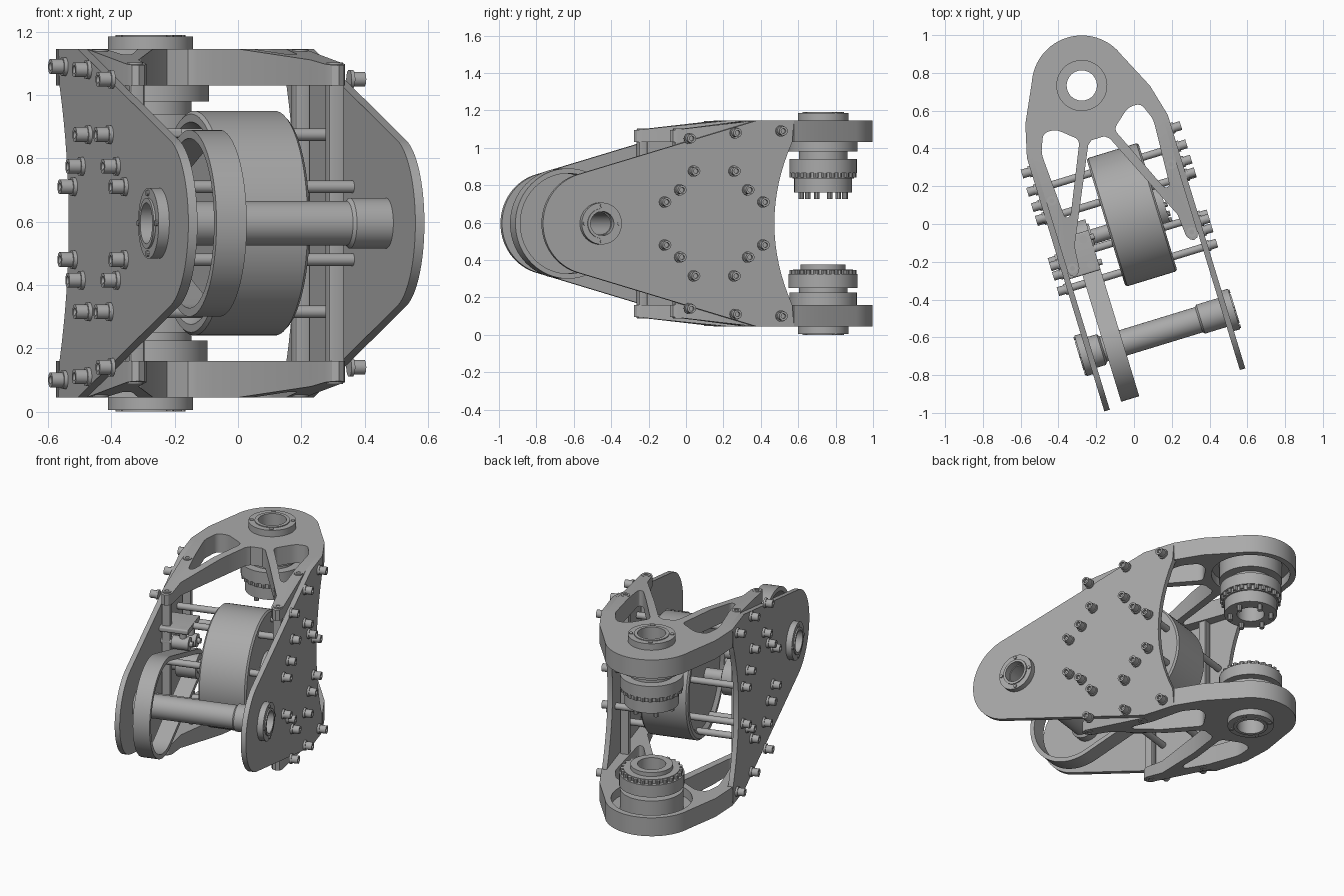
import bpy, bmesh, math
from mathutils import Matrix, Vector

if "Cube" in bpy.data.objects:
    bpy.data.objects.remove(bpy.data.objects["Cube"])

MID = 0.595                                   # height of the symmetry plane
PLACE = Matrix.Rotation(math.radians(17), 4, 'Z') @ Matrix.Translation((-0.05, 0, 0))
metal = bpy.data.materials.new("grey_metal")
metal.use_nodes = True
metal.diffuse_color = (0.4, 0.4, 0.4, 1)
metal.node_tree.nodes["Principled BSDF"].inputs["Base Color"].default_value = (0.4, 0.4, 0.4, 1)
objects = []


def along_x(v=0, h=0, sign=1):
    """Local z becomes x; local x, y become y and height."""
    return Matrix(((0, 0, sign, 0), (1, 0, 0, v), (0, 1, 0, MID + h), (0, 0, 0, 1)))


def along_z(u=0, v=0, sign=1):
    """Local z is measured up or down from the middle plane."""
    return Matrix.Translation((u, v, MID)) @ Matrix.Diagonal((1, 1, sign, 1))


def finish(bm, name):
    bmesh.ops.recalc_face_normals(bm, faces=bm.faces)
    mesh = bpy.data.meshes.new(name)
    bm.to_mesh(mesh)
    bm.free()
    mesh.materials.append(metal)
    ob = bpy.data.objects.new(name, mesh)
    bpy.context.scene.collection.objects.link(ob)
    ob.matrix_world = PLACE
    objects.append(ob)


def lathe(bm, profile, matrix, steps=48):
    """Spin (radius, height) points about local z."""
    tmp = bmesh.new()
    vs = [tmp.verts.new((r, 0, h)) for r, h in profile]
    es = [tmp.edges.new((vs[i - 1], vs[i])) for i in range(len(vs))
          if profile[i - 1][0] + profile[i][0] > 0]
    bmesh.ops.spin(tmp, geom=vs + es, axis=(0, 0, 1), cent=(0, 0, 0), angle=math.tau, steps=steps)
    bmesh.ops.remove_doubles(tmp, verts=tmp.verts, dist=1e-5)
    merge(bm, tmp, matrix)


def tube(bm, r, a, b, matrix, bore=0, steps=32):
    lathe(bm, [(bore, a), (r, a), (r, b), (bore, b)], matrix, steps)


def prism(bm, loops, a, b, matrix, shape=None):
    """Extrude an outline with holes from a to b along local z."""
    tmp = bmesh.new()
    edges = []
    for loop in loops:
        vs = [tmp.verts.new((p, q, a)) for p, q in loop]
        edges += [tmp.edges.new((vs[i - 1], vs[i])) for i in range(len(vs))]
    bmesh.ops.triangle_fill(tmp, use_beauty=True, use_dissolve=False, edges=edges)
    ext = bmesh.ops.extrude_face_region(tmp, geom=tmp.faces[:])
    top = [g for g in ext["geom"] if isinstance(g, bmesh.types.BMVert)]
    bmesh.ops.translate(tmp, verts=top, vec=(0, 0, b - a))
    if shape:
        shape(tmp)
    merge(bm, tmp, matrix)


def merge(bm, tmp, matrix):
    bmesh.ops.transform(tmp, matrix=matrix, verts=tmp.verts)
    bmesh.ops.recalc_face_normals(tmp, faces=tmp.faces)
    mesh = bpy.data.meshes.new("tmp")
    tmp.to_mesh(mesh)
    tmp.free()
    bm.from_mesh(mesh)
    bpy.data.meshes.remove(mesh)


def arc(cx, cy, r, a0, a1, n=24):
    return [(cx + r * math.cos(math.radians(a0 + (a1 - a0) * i / n)),
             cy + r * math.sin(math.radians(a0 + (a1 - a0) * i / n))) for i in range(n + 1)]


def rounded(pts, r=0.03, n=5):
    out = []
    for i, p in enumerate(pts):
        p = Vector(p)
        ends = []
        for q in (pts[i - 1], pts[(i + 1) % len(pts)]):
            d = Vector(q) - p
            ends.append(p + d.normalized() * min(r, d.length * 0.45))
        for k in range(n + 1):
            t = k / n
            out.append(tuple(ends[0] * (1 - t) ** 2 + p * 2 * t * (1 - t) + ends[1] * t * t))
    return out


def mirrored(pts):
    return [(-p, q) for p, q in pts]


def belt_loop(r1, r2):
    phi = math.degrees(math.acos((r1 - r2) / 0.585))
    return arc(-0.585, 0, r1, phi, 360 - phi, 48) + arc(0, 0, r2, -phi, phi, 20)


# side plates
back = [(0.39 + 0.1 * (k / 8) ** 2, 0.435 * k / 8) for k in range(-8, 9)]
outline = (arc(-0.63, 0, 0.273, 106, 254, 40) + [(0.29, -0.55), (0.5, -0.55)]
           + back + [(0.5, 0.55), (0.29, 0.55)])
for side, s in (("left", 1), ("right", -1)):
    bm = bmesh.new()
    prism(bm, [outline, arc(-0.585, 0, 0.065, 0, 350, 35)], 0.36, 0.39, along_x(sign=s))
    finish(bm, side + "_side_plate")

# bolts on the side plates
bolt = [(0, 0), (0.03, 0), (0.03, 0.012), (0.024, 0.012), (0.024, 0.05),
        (0.013, 0.05), (0.013, 0.035), (0, 0.035)]
rod_spots = [(0.113, 0.28), (0.275, 0.115)]
spots = [(0.05 + a * dv, dz) for dv, dz in rod_spots + [(0.19, 0.18)] for a in (-1, 1)]
spots += [(-0.087, 0.455), (0.17, 0.485), (0.426, 0.495)]
for side, s in (("left", 1), ("right", -1)):
    bm = bmesh.new()
    for v, h in spots:
        for m in (-1, 1):
            lathe(bm, bolt, along_x(v, m * h, s) @ Matrix.Translation((0, 0, 0.39)), 14)
    finish(bm, side + "_plate_bolts")

# cross rods between the plates
bm = bmesh.new()
for dv, dz in rod_spots:
    for a in (-1, 1):
        for m in (-1, 1):
            tube(bm, 0.02, -0.36, 0.36, along_x(0.05 + a * dv, m * dz), steps=16)
finish(bm, "cross_rods")

# trussed arms
half = arc(0, 0.782, 0.265, 90, 21, 16) + [(0.345, 0.675), (0.39, 0.5), (0.36, 0.5)]
half += [(0.36, -0.14), (0.35, -0.165), (0.33, -0.175), (0.31, -0.165), (0.295, -0.14)]
half += [(0.285, -0.02), (0.06, 0.47), (0.035, 0.49)]
arm = half + mirrored(half[:0:-1])
window = rounded([(0.27, 0.6), (0.2, 0.6), (0.095, 0.511), (0.26, 0.135), (0.29, 0.135), (0.31, 0.5)])


def slope_legs(tmp):
    bmesh.ops.bisect_plane(tmp, geom=tmp.verts[:] + tmp.edges[:] + tmp.faces[:],
                           plane_co=(0, 0.29, 0), plane_no=(0, 1, 0))
    for vert in tmp.verts:
        if vert.co.y < 0.29 and vert.co.z > 0.54:
            vert.co.z -= 0.11 * (0.29 - vert.co.y)


for name, s in (("upper", 1), ("lower", -1)):
    bm = bmesh.new()
    for a, b, r in ((0.435, 0.49, 0.23), (0.49, 0.55, 0.09)):
        hole = arc(0, 0.782, r, 0, 352.5, 47)
        prism(bm, [arm, window, mirrored(window), hole], a, b, along_z(sign=s), slope_legs)
    finish(bm, name + "_arm")

    # outer flange with notched rim and screws
    bm = bmesh.new()
    tube(bm, 0.135, 0.55, 0.59, along_z(0, 0.782, s), 0.08, 48)
    tube(bm, 0.1, 0.55, 0.595, along_z(0, 0.782, s), 0.08, 48)
    for u, v in arc(0, 0.782, 0.117, 15, 285, 3):
        tube(bm, 0.012, 0.58, 0.595, along_z(u, v, s), steps=10)
    finish(bm, name + "_flange")

    # screws on the legs
    bm = bmesh.new()
    for u in (-0.33, 0.33):
        for v in (-0.13, 0.245):
            z = 0.55 - 0.11 * (0.29 - v)
            tube(bm, 0.026, z - 0.02, z + 0.004, along_z(u, v, s), 0.013, 16)
    finish(bm, name + "_leg_screws")

# bearing stacks inside the arms
upper = [(0.08, 0.55), (0.185, 0.49), (0.185, 0.385), (0.13, 0.385), (0.13, 0.345), (0.18, 0.345),
         (0.18, 0.27), (0.165, 0.27), (0.165, 0.24), (0.155, 0.24), (0.155, 0.165), (0.08, 0.165)]
lower = [(0.08, 0.55), (0.18, 0.49), (0.18, 0.37), (0.13, 0.37), (0.13, 0.345), (0.185, 0.345),
         (0.185, 0.27), (0.16, 0.27), (0.16, 0.245), (0.12, 0.245), (0.12, 0.22), (0.08, 0.22)]
for name, profile, s, r, z in (("upper", upper, 1, 0.165, 0.245), ("lower", lower, -1, 0.165, 0.248)):
    bm = bmesh.new()
    lathe(bm, profile, along_z(0, 0.782, s))
    for u, v in arc(0, 0.782, r, 0, 345, 23):
        tube(bm, 0.014, z, 0.275, along_z(u, v, s), steps=10)
    if s > 0:
        for u, v in arc(0, 0.782, 0.12, 0, 300, 5):
            tube(bm, 0.015, 0.13, 0.17, along_z(u, v), steps=10)
    finish(bm, name + "_bearing")

# upright posts joining the arms
bm = bmesh.new()
for u in (-0.33, 0.33):
    for v in (-0.13, 0.245):
        box = [(u - 0.025, v - 0.025), (u + 0.025, v - 0.025), (u + 0.025, v + 0.025), (u - 0.025, v + 0.025)]
        prism(bm, [rounded(box, 0.008, 3)], -0.44, 0.44, along_z())
finish(bm, "upright_posts")

# motor drum with hub
bm = bmesh.new()
lathe(bm, [(0, -0.07), (0.3, -0.07), (0.32, -0.09), (0.345, -0.09), (0.355, -0.08), (0.355, 0.187),
           (0.345, 0.197), (0, 0.197)], along_x(0.05), 72)
finish(bm, "motor_drum")
bm = bmesh.new()
tube(bm, 0.12, 0.197, 0.235, along_x(0.05), 0.05)
for v, h in arc(0.05, 0, 0.1, 0, 330, 11):
    tube(bm, 0.014, 0.235, 0.25, along_x(v, h), steps=10)
finish(bm, "drum_hub")

# drive belt and small pulley
bm = bmesh.new()
prism(bm, [belt_loop(0.295, 0.1), belt_loop(0.268, 0.073)], -0.29, -0.19, along_x())
finish(bm, "drive_belt")
bm = bmesh.new()
tube(bm, 0.073, -0.3, -0.18, along_x())
tube(bm, 0.04, -0.36, -0.07, along_x())
finish(bm, "small_pulley")

# belt tensioner
bm = bmesh.new()
for v, h in ((-0.14, 0.2), (0.0, 0.16)):
    tube(bm, 0.04, -0.29, -0.19, along_x(v, h), steps=20)
    tube(bm, 0.016, -0.36, -0.17, along_x(v, h), steps=12)
    tube(bm, 0.022, h, 0.3, along_z(-0.23, v), steps=14)
prism(bm, [rounded([(-0.18, 0.27), (0.04, 0.27), (0.04, 0.3), (-0.18, 0.3)], 0.01)], -0.36, -0.19, along_x())
finish(bm, "belt_tensioner")

# front axle with end flanges
bm = bmesh.new()
lathe(bm, [(0.06, -0.39), (0.085, -0.39), (0.085, -0.31), (0.07, -0.3), (0.07, 0.23), (0.08, 0.24),
           (0.08, 0.39), (0.06, 0.39)], along_x(-0.585))
finish(bm, "front_axle")
for side, s in (("left", 1), ("right", -1)):
    bm = bmesh.new()
    tube(bm, 0.112, 0.385, 0.425, along_x(-0.585, 0, s), 0.065, 40)
    tube(bm, 0.08, 0.385, 0.432, along_x(-0.585, 0, s), 0.065, 40)
    for v, h in arc(-0.585, 0, 0.096, 0, 270, 3):
        tube(bm, 0.01, 0.42, 0.432, along_x(v, h, s), steps=10)
    finish(bm, side + "_axle_flange")

# smooth shading with sharp edges kept
bpy.ops.object.select_all(action='DESELECT')
for ob in objects:
    ob.select_set(True)
bpy.context.view_layer.objects.active = objects[0]
bpy.ops.object.shade_smooth_by_angle(angle=math.radians(30))
